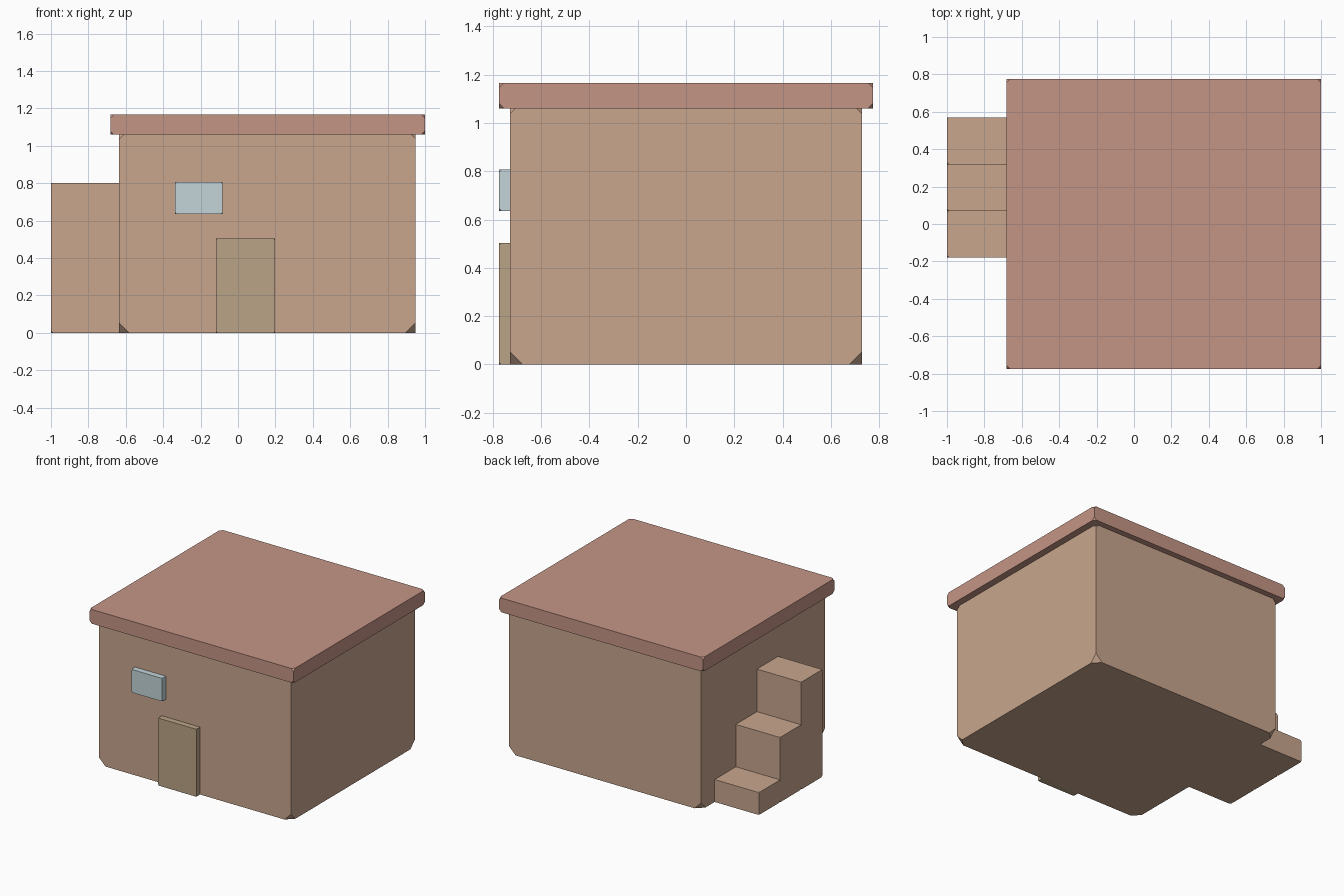
import bpy, bmesh
from mathutils import Vector

if "Cube" in bpy.data.objects:
    bpy.data.objects.remove(bpy.data.objects["Cube"])


def material(name, rgb):
    m = bpy.data.materials.new(name)
    m.diffuse_color = (*rgb, 1)
    m.use_nodes = True
    m.node_tree.nodes["Principled BSDF"].inputs["Base Color"].default_value = m.diffuse_color
    return m


WALL = material("clay", (0.58, 0.38, 0.27))
ROOF = material("terracotta", (0.56, 0.30, 0.24))
WOOD = material("wood", (0.50, 0.37, 0.24))
GLASS = material("glass", (0.55, 0.66, 0.70))


def block(name, x, y, z, cut, mat):
    """Box between the given (min, max) ranges with clipped corners."""
    bm = bmesh.new()
    bmesh.ops.create_cube(bm, size=1)
    lo, hi = (Vector(v) for v in zip(x, y, z))
    for v in bm.verts:
        v.co = [(a + b) / 2 + c * (b - a) for a, b, c in zip(lo, hi, v.co)]
    bmesh.ops.bevel(bm, geom=bm.verts[:], offset=cut, offset_type='ABSOLUTE',
                    segments=1, profile=0.5, affect='VERTICES')
    bmesh.ops.recalc_face_normals(bm, faces=bm.faces)
    mesh = bpy.data.meshes.new(name)
    bm.to_mesh(mesh)
    bm.free()
    mesh.materials.append(mat)
    obj = bpy.data.objects.new(name, mesh)
    bpy.context.collection.objects.link(obj)
    return obj


# House body, tucked slightly up into the roof, and the roof slab
block("walls", (-0.635, 0.948), (-0.73, 0.73), (0, 1.09), 0.053, WALL)
block("roof", (-0.683, 1.0), (-0.774, 0.774), (1.06, 1.166), 0.02, ROOF)

# Front door and window
block("door", (-0.118, 0.198), (-0.774, -0.70), (0, 0.503), 0.008, WOOD)
block("window", (-0.337, -0.083), (-0.774, -0.70), (0.635, 0.807), 0.01, GLASS)

# Side stairs, rising towards the front
for i, height in enumerate((0.80, 0.483, 0.167)):
    y = -0.178 + i * 0.249
    block(f"stair_step_{i + 1}", (-1.0, -0.60), (y, y + 0.249), (0, height), 0.01, WALL)
